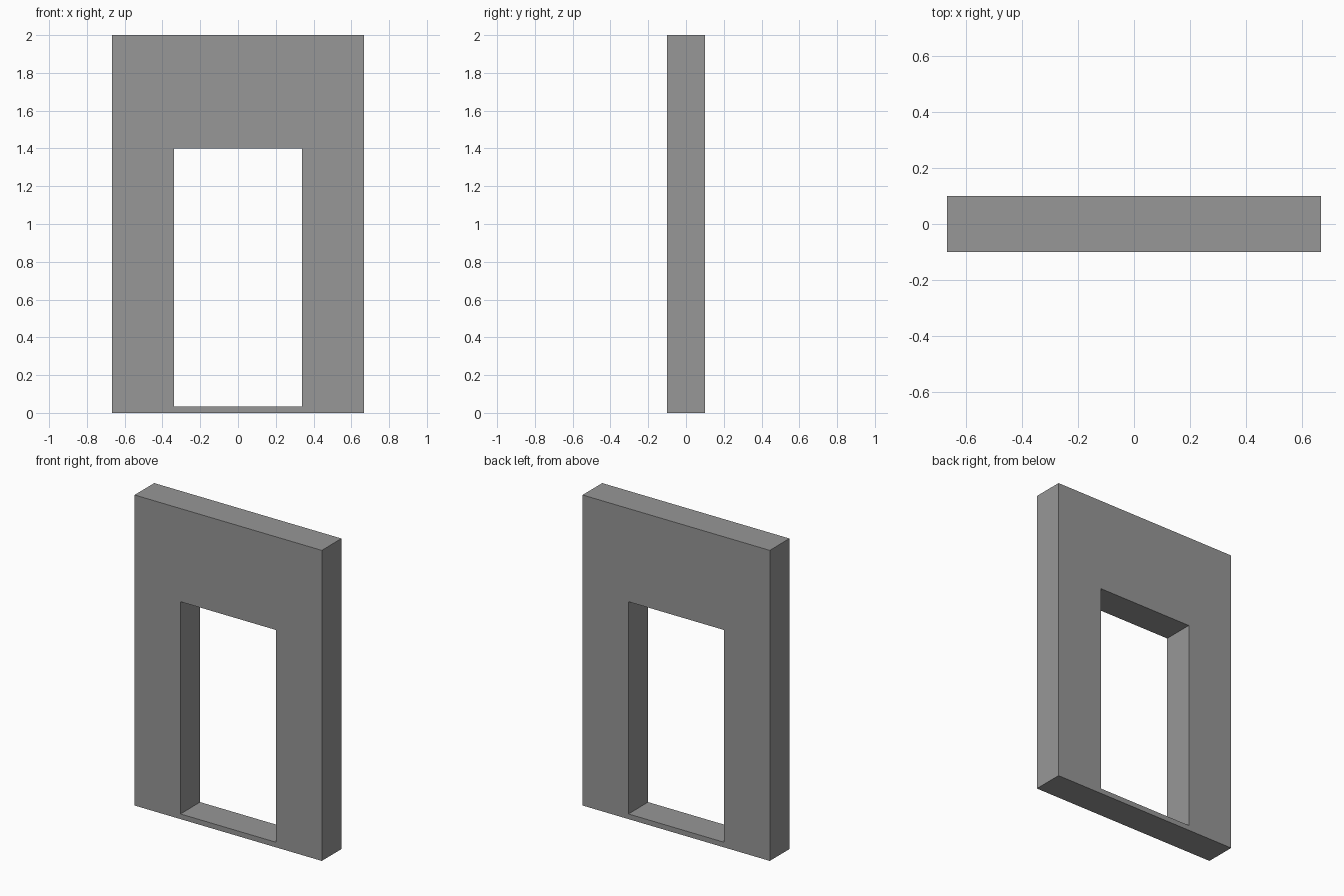
import bpy
import bmesh

cube = bpy.data.objects.get("Cube")
if cube:
    bpy.data.objects.remove(cube, do_unlink=True)

HALF_WIDTH, HALF_DEPTH, HEIGHT = 0.667, 0.1, 2.0
OPEN_HALF, OPEN_BOTTOM, OPEN_TOP = 0.34, 0.033, 1.4

# Plain grey material
grey = bpy.data.materials.new("wall_grey")
grey.use_nodes = True
colour = (0.31, 0.31, 0.31, 1)
grey.diffuse_color = colour
grey.node_tree.nodes["Principled BSDF"].inputs["Base Color"].default_value = colour


def rectangle(bm, half, bottom, top):
    """Four corners in the front plane, counter-clockwise."""
    corners = ((-half, bottom), (half, bottom), (half, top), (-half, top))
    return [bm.verts.new((x, -HALF_DEPTH, z)) for x, z in corners]


# Wall panel: a rectangular frame around the doorway, extruded to its depth
bm = bmesh.new()
outer = rectangle(bm, HALF_WIDTH, 0, HEIGHT)
inner = rectangle(bm, OPEN_HALF, OPEN_BOTTOM, OPEN_TOP)
for i in range(4):
    j = (i + 1) % 4
    bm.faces.new((outer[i], outer[j], inner[j], inner[i]))
front = bm.faces[:]
result = bmesh.ops.extrude_face_region(bm, geom=front, use_keep_orig=True)
moved = [v for v in result["geom"] if isinstance(v, bmesh.types.BMVert)]
bmesh.ops.translate(bm, verts=moved, vec=(0, 2 * HALF_DEPTH, 0))
bmesh.ops.recalc_face_normals(bm, faces=bm.faces[:])

mesh = bpy.data.meshes.new("doorway_wall")
bm.to_mesh(mesh)
bm.free()
mesh.materials.append(grey)
wall = bpy.data.objects.new("doorway_wall", mesh)
bpy.context.collection.objects.link(wall)
